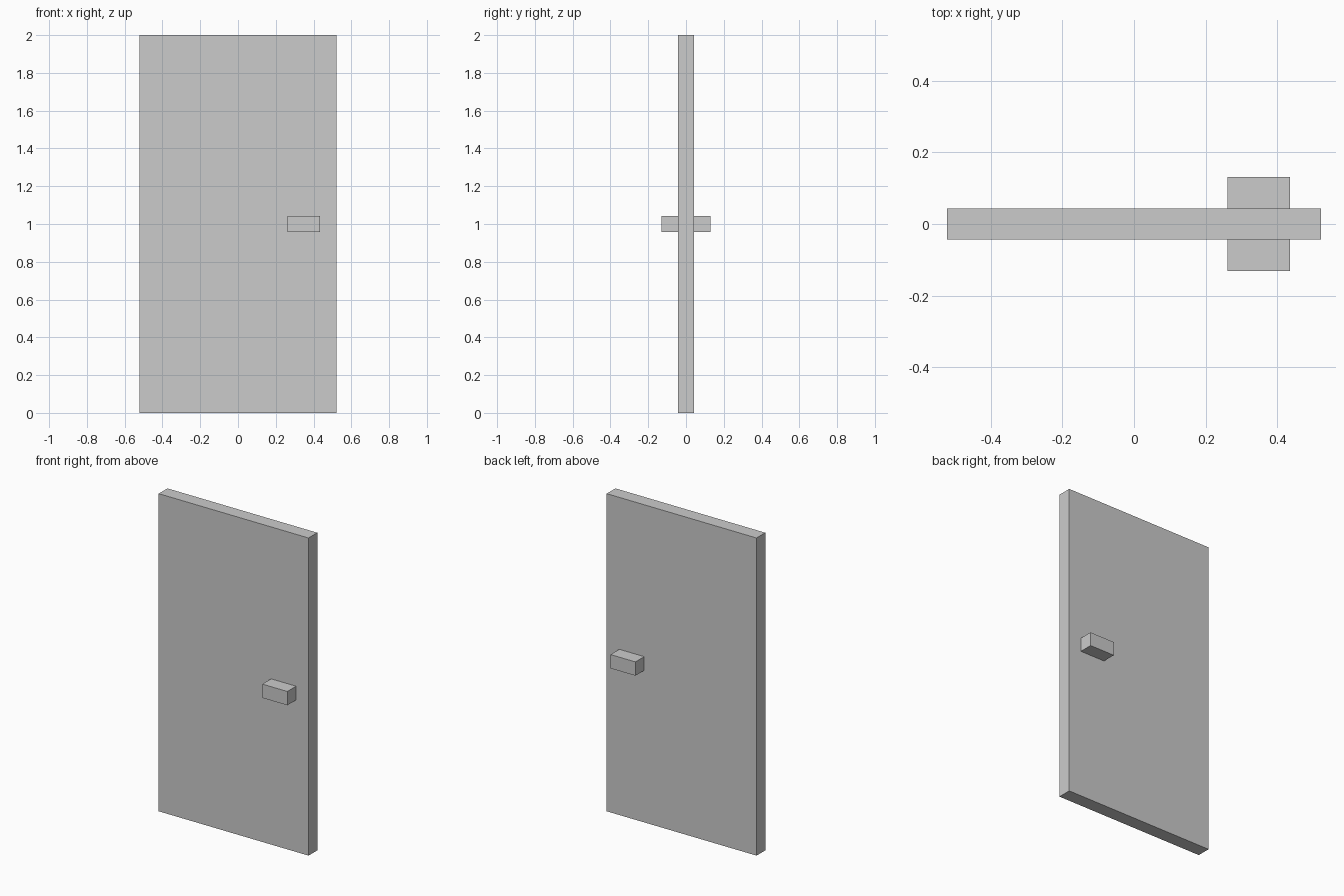
import bpy

if "Cube" in bpy.data.objects:
    bpy.data.objects.remove(bpy.data.objects["Cube"])

U = 2 / 23  # modular unit: the door is 12 x 1 x 23 units


def box(name, lo, hi):
    """Axis-aligned box between two corners given in units."""
    bpy.ops.mesh.primitive_cube_add(
        size=1, location=[(a + b) / 2 * U for a, b in zip(lo, hi)])
    ob = bpy.context.object
    ob.name = name
    ob.scale = [(b - a) * U for a, b in zip(lo, hi)]
    bpy.ops.object.transform_apply(location=False, rotation=False, scale=True)
    return ob


# Door slab
box("door_panel", (-6, -0.5, 0), (6, 0.5, 23))

# Block handles, one on each face
box("front_handle", (3, -1.5, 11), (5, -0.5, 12))
box("back_handle", (3, 0.5, 11), (5, 1.5, 12))
